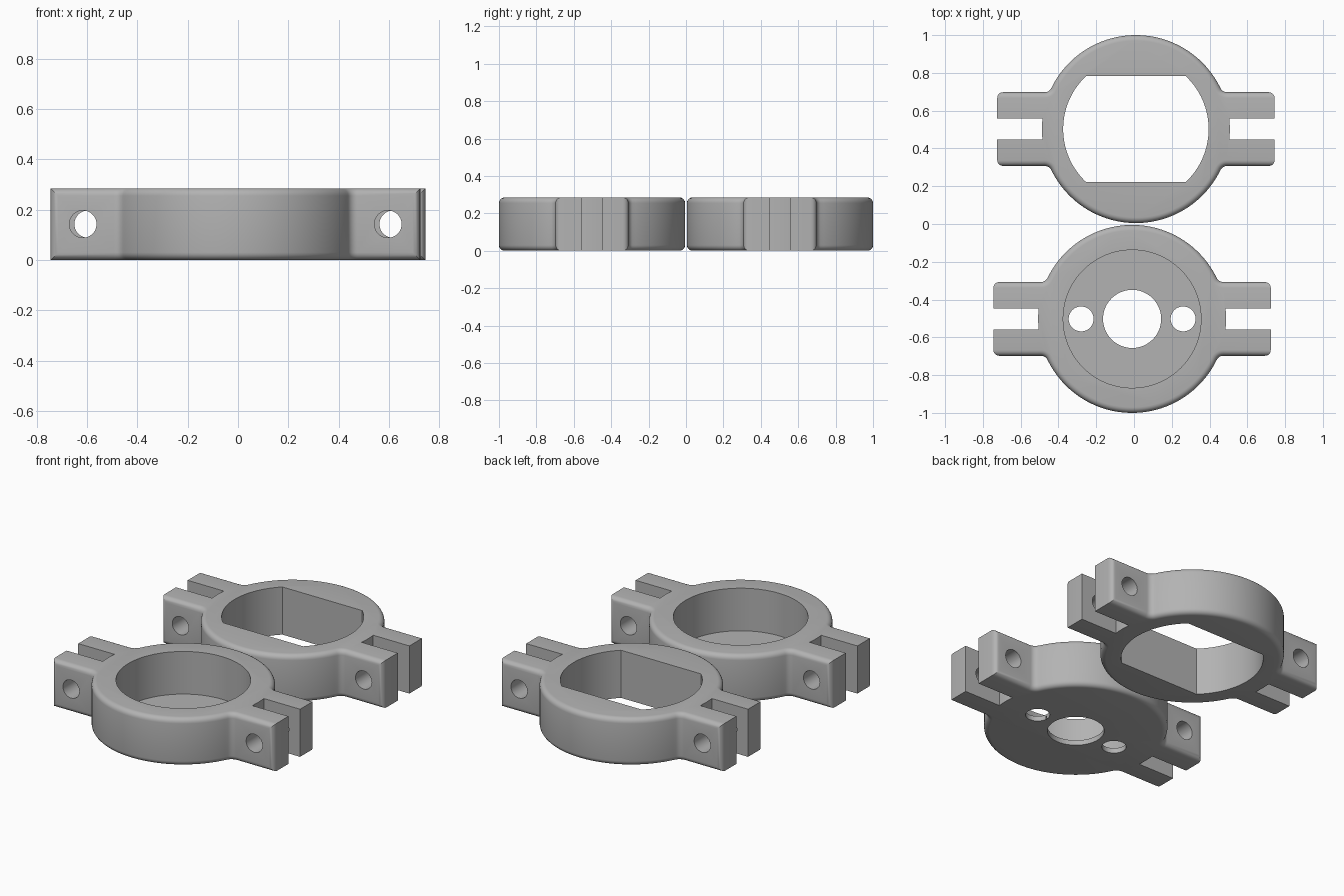
import bpy, bmesh
from math import sin, cos, asin, atan2, pi, sqrt, radians
from mathutils import Matrix, Vector

HEIGHT = 0.285
RADIUS = 0.4975        # outer ring
ARM_X, ARM_Y = 0.734, 0.195
SLOT_Y = 0.055
ROUND = 0.03

cube = bpy.data.objects.get("Cube")
if cube:
    bpy.data.objects.remove(cube, do_unlink=True)

grey = bpy.data.materials.new("plain grey")
grey.use_nodes = True
grey.diffuse_color = (0.45, 0.45, 0.45, 1)
grey.node_tree.nodes["Principled BSDF"].inputs["Base Color"].default_value = (0.45, 0.45, 0.45, 1)


def arc(r, a, b, n, cx=0.0, cy=0.0):
    """Points along an arc from angle a to b."""
    return [(cx + r * cos(a + (b - a) * i / n), cy + r * sin(a + (b - a) * i / n))
            for i in range(n + 1)]


def circle(r, cx=0.0, cy=0.0, n=96):
    return arc(r, 0, 2 * pi, n, cx, cy)[:-1]


def prism(points, z0, z1):
    """Extruded outline as a bmesh."""
    bm = bmesh.new()
    face = bm.faces.new([bm.verts.new((x, y, z0)) for x, y in points])
    out = bmesh.ops.extrude_face_region(bm, geom=[face])
    top = [v for v in out["geom"] if isinstance(v, bmesh.types.BMVert)]
    bmesh.ops.translate(bm, verts=top, vec=(0, 0, z1 - z0))
    bmesh.ops.recalc_face_normals(bm, faces=bm.faces)
    return bm


def to_object(bm, name):
    mesh = bpy.data.meshes.new(name)
    bm.to_mesh(mesh)
    bm.free()
    mesh.materials.append(grey)
    obj = bpy.data.objects.new(name, mesh)
    bpy.context.collection.objects.link(obj)
    return obj


def cut(obj, bm):
    """Subtract a solid from the object and discard the cutter."""
    cutter = to_object(bm, "cutter")
    mod = obj.modifiers.new("cut", "BOOLEAN")
    mod.operation, mod.solver, mod.object = "DIFFERENCE", "EXACT", cutter
    graph = bpy.context.evaluated_depsgraph_get()
    mesh = bpy.data.meshes.new_from_object(obj.evaluated_get(graph))
    obj.modifiers.clear()
    obj.data = mesh
    bpy.data.objects.remove(cutter, do_unlink=True)


def body_outline():
    """Ring with two arms, blended by small concave fillets."""
    r = 0.04
    cy = ARM_Y + r
    cx = sqrt((RADIUS + r) ** 2 - cy ** 2)
    lean = atan2(cy, cx)
    quarter = [(ARM_X, ARM_Y)]
    quarter += arc(r, -pi / 2, lean - pi, 6, cx, cy)
    quarter += arc(RADIUS, lean, pi / 2, 32)[1:]
    half = quarter + [(-x, y) for x, y in reversed(quarter[:-1])]
    return half + [(-x, -y) for x, y in half]


def bracket(name):
    # Body with rounded side walls; the arm end faces keep sharp tops
    bm = prism(body_outline(), 0, HEIGHT)
    edges = []
    for e in bm.edges:
        a, b = (v.co for v in e.verts)
        at_end = min(abs(a.x), abs(b.x)) > ARM_X - 0.001
        upright = abs(a.z - b.z) > 0.1
        if at_end == upright:
            edges.append(e)
    bmesh.ops.bevel(bm, geom=edges, offset=ROUND, segments=5, profile=0.5,
                    affect="EDGES", clamp_overlap=False)
    obj = to_object(bm, name)

    # Clamp slots and bolt holes in both arms
    a = asin(SLOT_Y / RADIUS)
    slot = [(0.9, -SLOT_Y), (0.9, SLOT_Y)] + arc(RADIUS, a, -a, 6)
    for side in (1, -1):
        cut(obj, prism([(side * x, y) for x, y in slot], -0.1, HEIGHT + 0.1))
        bolt = prism(circle(0.054, n=40), -0.4, 0.4)
        turn = Matrix.Rotation(pi / 2, 4, "X")
        place = Matrix.Translation((side * 0.606, 0, HEIGHT / 2))
        bmesh.ops.transform(bm := bolt, matrix=place @ turn, verts=bolt.verts)
        cut(obj, bm)
    return obj


def finish(obj, x, y):
    obj.location = Vector((x, y, 0))
    bpy.ops.object.select_all(action="DESELECT")
    obj.select_set(True)
    bpy.context.view_layer.objects.active = obj
    bpy.ops.object.shade_smooth_by_angle(angle=radians(30))


# Front bracket: round cup with a thin drilled floor
cup = bracket("cup_bracket")
cut(cup, prism(circle(0.365), 0.03, HEIGHT + 0.1))
for r, x in ((0.154, 0), (0.066, 0.27), (0.066, -0.27)):
    cut(cup, prism(circle(r, x, n=48), -0.1, 0.1))
finish(cup, -0.01, -0.5025)

# Back bracket: through bore with two flats
flat = asin(0.28 / 0.385)
bore = arc(0.385, -flat, flat, 32)
bore += [(-x, -y) for x, y in bore]
ring = bracket("flatted_bracket")
cut(ring, prism(bore, -0.1, HEIGHT + 0.1))
finish(ring, 0.01, 0.5025)
